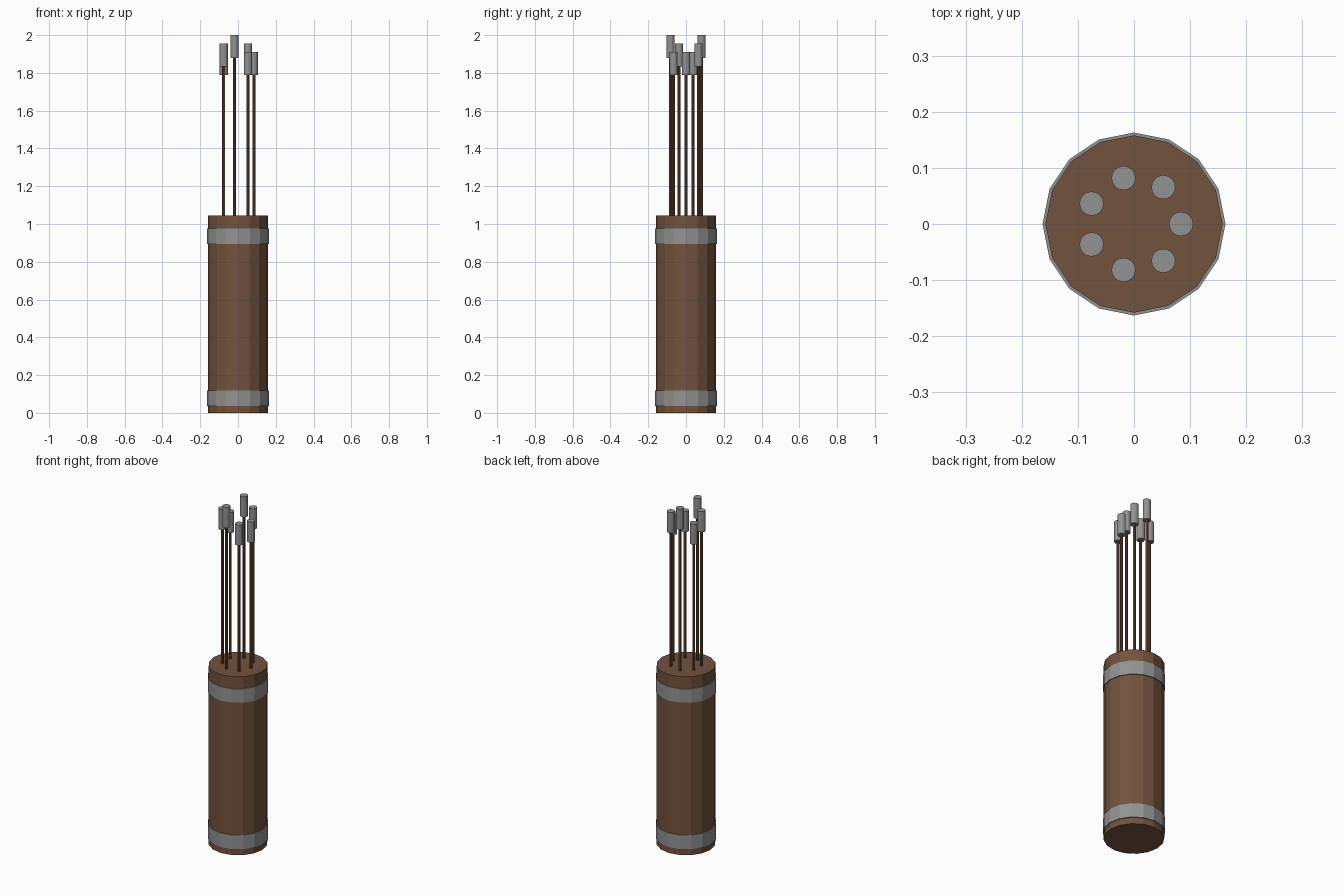
import bpy
from math import cos, sin, tau

cube = bpy.data.objects.get("Cube")
if cube:
    bpy.data.objects.remove(cube, do_unlink=True)


def make_material(name, rgb):
    mat = bpy.data.materials.new(name)
    mat.use_nodes = True
    mat.diffuse_color = (*rgb, 1)
    mat.node_tree.nodes["Principled BSDF"].inputs["Base Color"].default_value = (*rgb, 1)
    return mat


def cylinder(name, mat, radius, bottom, top, sides, x=0, y=0):
    bpy.ops.mesh.primitive_cylinder_add(
        vertices=sides, radius=radius, depth=top - bottom,
        location=(x, y, (bottom + top) / 2))
    obj = bpy.context.object
    obj.name = name
    obj.data.materials.append(mat)
    return obj


brown = make_material("brown leather", (0.17, 0.084, 0.047))
grey = make_material("grey metal", (0.29, 0.29, 0.29))

# Tube body with two metal bands
body_top = 1.045
cylinder("tube_body", brown, 0.158, 0, body_top, 16)
cylinder("lower_band", grey, 0.163, 0.037, 0.119, 16)
cylinder("upper_band", grey, 0.163, 0.895, 0.976, 16)

# Ring of rods at three alternating heights, each with a metal cap
count = 7
tip_length = 0.12
tip_tops = (1.91, 1.955, 2.0)
for i in range(count):
    angle = tau * i / count
    x, y = 0.084 * cos(angle), 0.084 * sin(angle)
    top = tip_tops[i % 3]
    cylinder(f"rod_{i + 1}", brown, 0.008, body_top - 0.02, top - tip_length + 0.01, 8, x, y)
    cylinder(f"rod_cap_{i + 1}", grey, 0.0215, top - tip_length, top, 16, x, y)
